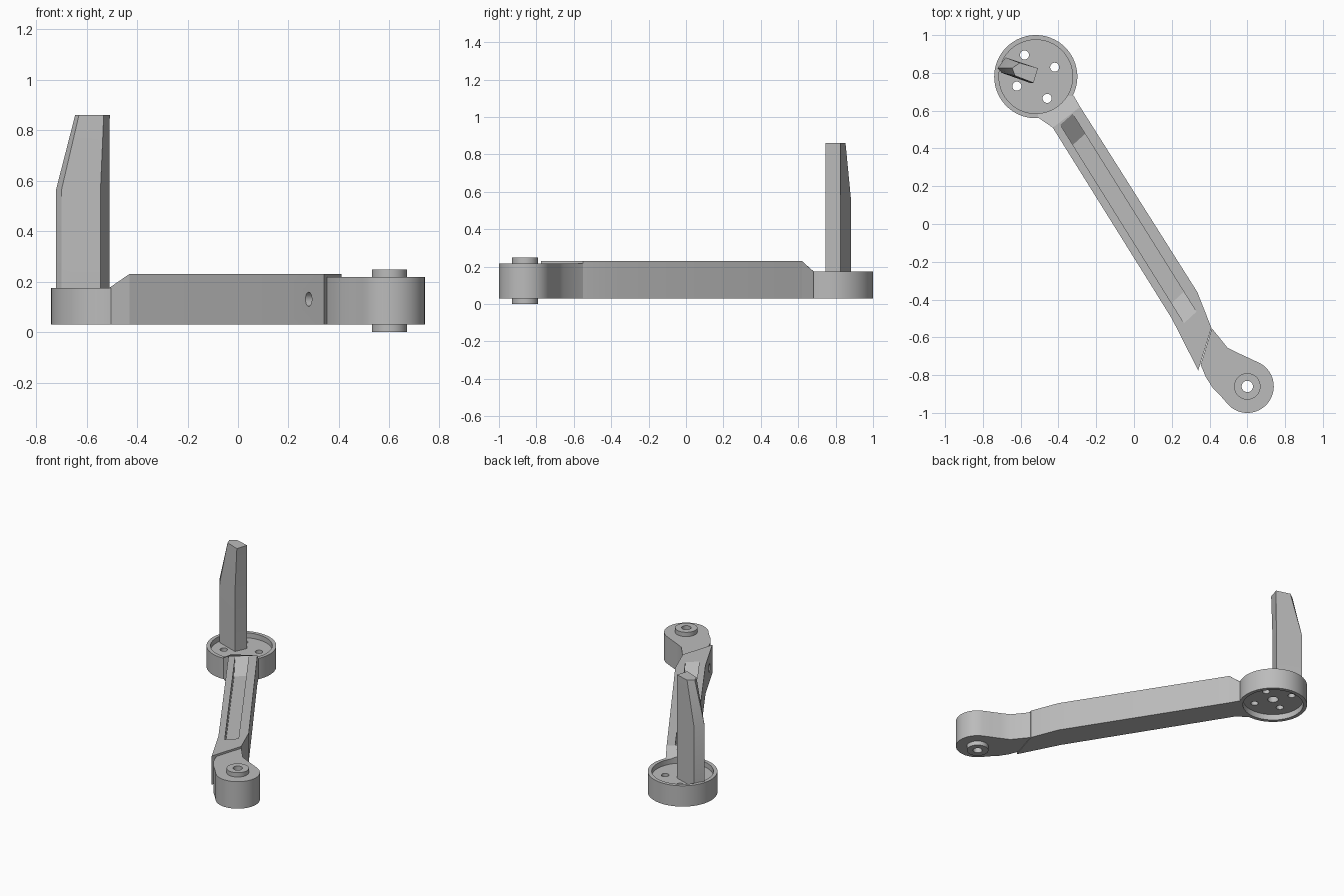
import bpy, bmesh
from math import cos, sin, radians, tau
from mathutils import Vector

cube = bpy.data.objects.get("Cube")
if cube:
    bpy.data.objects.remove(cube, do_unlink=True)

# Single plastic colour
grey = bpy.data.materials.new("mid grey plastic")
grey.use_nodes = True
grey.diffuse_color = (0.5, 0.5, 0.5, 1)
grey.node_tree.nodes["Principled BSDF"].inputs["Base Color"].default_value = (0.5, 0.5, 0.5, 1)


def loft(name, rings):
    """Closed solid through rings of 3D points."""
    bm = bmesh.new()
    loops = [[bm.verts.new(p) for p in ring] for ring in rings]
    n = len(loops[0])
    for low, high in zip(loops, loops[1:]):
        for i in range(n):
            j = (i + 1) % n
            bm.faces.new((low[i], low[j], high[j], high[i]))
    bm.faces.new(loops[0][::-1])
    bm.faces.new(loops[-1])
    bmesh.ops.recalc_face_normals(bm, faces=bm.faces)
    mesh = bpy.data.meshes.new(name)
    bm.to_mesh(mesh)
    bm.free()
    mesh.materials.append(grey)
    obj = bpy.data.objects.new(name, mesh)
    bpy.context.collection.objects.link(obj)
    return obj


def at(points, z):
    return [(x, y, z) for x, y in points]


def prism(name, points, z0, z1):
    return loft(name, [at(points, z0), at(points, z1)])


def arc(centre, r, start=0, end=360, n=48):
    steps = n if end - start == 360 else n - 1
    return [(centre[0] + r * cos(radians(start + (end - start) * i / steps)),
             centre[1] + r * sin(radians(start + (end - start) * i / steps))) for i in range(n)]


def disc(name, centre, r, z0, z1, n=64):
    return prism(name, arc(centre, r, n=n), z0, z1)


def combine(target, other, operation="DIFFERENCE"):
    mod = target.modifiers.new("cut", "BOOLEAN")
    mod.operation, mod.object, mod.solver = operation, other, "EXACT"
    bpy.context.view_layer.objects.active = target
    bpy.ops.object.modifier_apply(modifier=mod.name)
    bpy.data.objects.remove(other, do_unlink=True)


BASE, TOP, RIM = 0.03, 0.23, 0.175
MOTOR = Vector((-0.52, 0.78))
PIVOT = Vector((0.6, -0.86))

# Motor mount with sloping neck
mount = disc("motor_mount", MOTOR, 0.22, BASE, RIM, 96)
neck_plan = [(-0.51, 0.565), (-0.43, 0.51), (-0.285, 0.62), (-0.32, 0.68), (-0.4, 0.72), (-0.5, 0.66)]
neck_tops = [RIM, TOP, TOP, RIM, RIM, RIM]
neck = loft("neck", [at(neck_plan, BASE), [(x, y, z) for (x, y), z in zip(neck_plan, neck_tops)]])
combine(mount, neck, "UNION")

# Shallow dishes above and below the mount floor, screw holes and shaft socket
combine(mount, disc("dish", MOTOR, 0.195, 0.14, 0.4))
combine(mount, disc("dish", MOTOR, 0.195, 0.0, 0.07))
combine(mount, disc("socket", MOTOR, 0.035, 0.0, 0.12, 32))
for offset in ((-0.06, 0.115), (0.1, 0.05), (0.06, -0.115), (-0.1, -0.05)):
    combine(mount, disc("screw_hole", MOTOR + Vector(offset), 0.024, 0.0, 0.3, 24))

# Long arm with an angled tip
arm = prism("arm", [(-0.43, 0.51), (0.2, -0.5), (0.34, -0.775), (0.41, -0.55),
                    (0.335, -0.36), (-0.285, 0.62)], BASE, TOP)

# Channel with ramped ends along the arm
mouth = [Vector(p) for p in ((-0.39, 0.525), (0.265, -0.525), (0.33, -0.465), (-0.325, 0.583))]
along = (mouth[1] - mouth[0]).normalized() * 0.125
floor = [p + along * s for p, s in zip(mouth, (1, -1, -1, 1))]
above = [p - along * s * 0.125 for p, s in zip(mouth, (1, -1, -1, 1))]
combine(arm, loft("channel", [at(floor, 0.15), at(mouth, TOP), at(above, 0.24)]))

# Cross hole in the side of the tip
inward = Vector((0.89, 0.455, 0)).normalized()
side = inward.cross(Vector((0, 0, 1)))
hole_rings = []
for depth in (-0.05, 0.07):
    c = Vector((0.28, -0.657, 0.13)) + inward * depth
    hole_rings.append([c + side * 0.028 * cos(tau * i / 24) + Vector((0, 0, 0.028 * sin(tau * i / 24)))
                       for i in range(24)])
combine(arm, loft("cross_hole", hole_rings))

# Folding hinge with a rounded end and a drilled pivot
hinge = prism("hinge", [(0.353, -0.745), (0.38, -0.81), (0.415, -0.865), (0.45, -0.9)]
              + arc(PIVOT, 0.14, -143, 62, 40)
              + [(0.62, -0.715), (0.555, -0.685), (0.495, -0.655), (0.412, -0.552)], BASE, 0.218)
combine(hinge, disc("pivot_boss", PIVOT, 0.07, 0.0, 0.248, 48), "UNION")
combine(hinge, disc("pivot_hole", PIVOT, 0.03, -0.1, 0.4, 32))

# Upright leg, tapered toward the tip
lower = [(-0.545, 0.745), (-0.51, 0.825), (-0.68, 0.882), (-0.722, 0.825), (-0.7, 0.8)]
upper = [(-0.532, 0.747), (-0.508, 0.825), (-0.605, 0.853), (-0.645, 0.825), (-0.63, 0.785)]
leg = loft("upright_leg", [at(lower, 0.13), at(lower, 0.56), at(upper, 0.86)])

# Smooth curved walls, keep edges crisp
for obj in (mount, arm, hinge, leg):
    bpy.ops.object.select_all(action="DESELECT")
    obj.select_set(True)
    bpy.context.view_layer.objects.active = obj
    bpy.ops.object.shade_smooth_by_angle(angle=radians(25))
